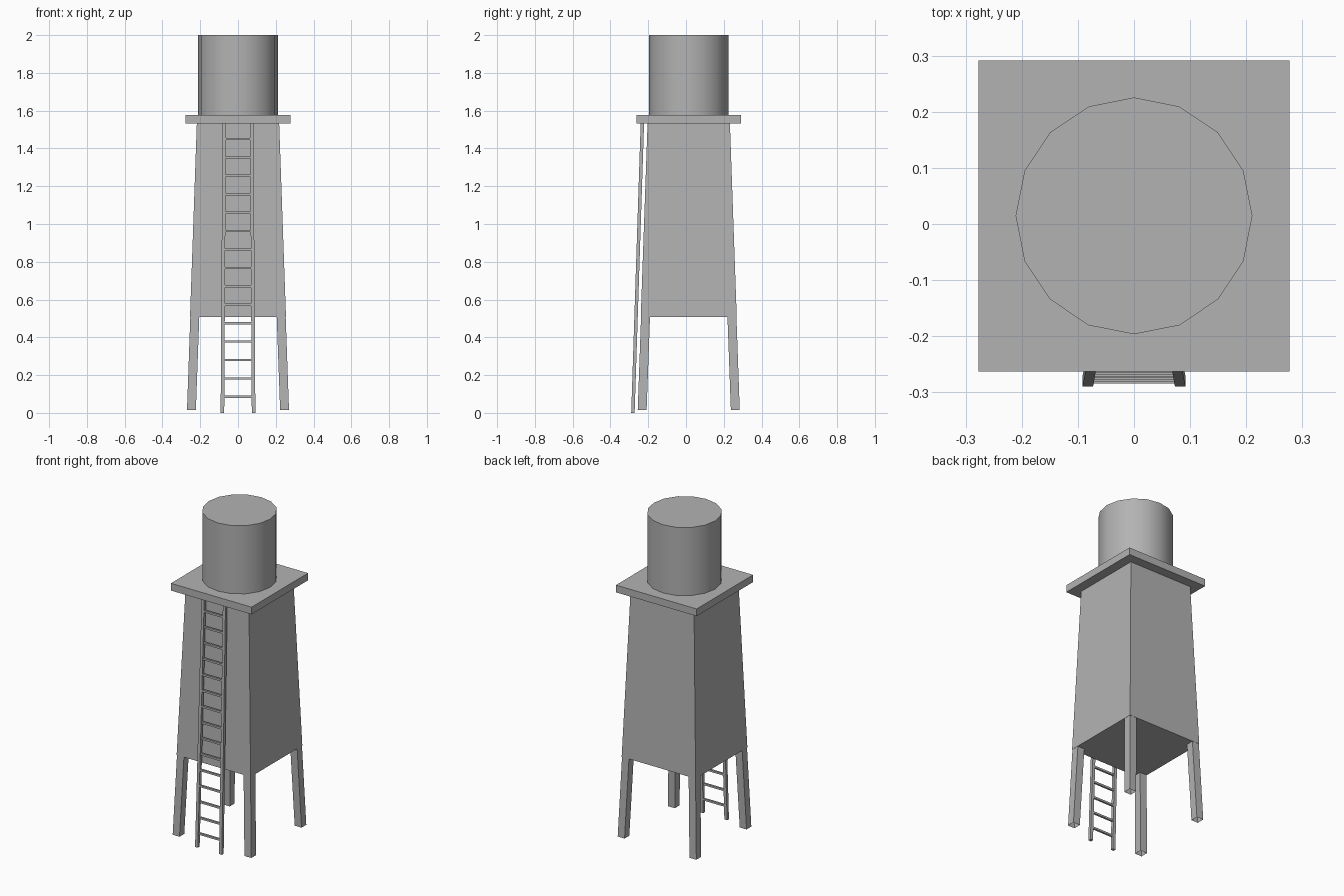
import bpy, bmesh

if "Cube" in bpy.data.objects:
    bpy.data.objects.remove(bpy.data.objects["Cube"])

CY = 0.0145  # tower centre in y

# Dark grey shared by every part
grey = bpy.data.materials.new("dark_grey")
grey.diffuse_color = (0.45, 0.45, 0.45, 1)
grey.use_nodes = True
grey.node_tree.nodes["Principled BSDF"].inputs["Base Color"].default_value = grey.diffuse_color


def loft(name, low, high, capped=True):
    """Four-sided solid between two rectangles (x0, x1, y0, y1, z)."""
    bm = bmesh.new()
    rings = []
    for x0, x1, y0, y1, z in (low, high):
        rings.append([bm.verts.new(p) for p in
                      ((x0, y0, z), (x1, y0, z), (x1, y1, z), (x0, y1, z))])
    a, b = rings
    for i in range(4):
        j = (i + 1) % 4
        bm.faces.new((a[i], a[j], b[j], b[i]))
    if capped:
        bm.faces.new(a[::-1])
        bm.faces.new(b)
    bmesh.ops.recalc_face_normals(bm, faces=bm.faces)
    mesh = bpy.data.meshes.new(name)
    bm.to_mesh(mesh)
    bm.free()
    mesh.materials.append(grey)
    obj = bpy.data.objects.new(name, mesh)
    bpy.context.collection.objects.link(obj)
    return obj


def square(r, z):
    return (-r, r, CY - r, CY + r, z)


# Tapered tower body and platform
loft("tower_body", square(0.254, 0.508), square(0.218, 1.532))
loft("platform", square(0.277, 1.532), square(0.277, 1.577))

# Splayed hollow legs, just inside the body corners
for sx, side in ((-1, "left"), (1, "right")):
    for sy, end in ((-1, "front"), (1, "back")):
        def corner(inner, outer, z):
            xs = sorted((sx * inner, sx * outer))
            ys = sorted((CY + sy * inner, CY + sy * outer))
            return (*xs, *ys, z)
        loft(f"{end}_{side}_leg", corner(0.223, 0.270, 0.015),
             corner(0.205, 0.2525, 0.508), capped=False)

# Water tank
bpy.ops.mesh.primitive_cylinder_add(vertices=16, radius=0.211, depth=0.423,
                                    location=(0, CY, 1.7885))
tank = bpy.context.object
tank.name = "tank"
tank.data.materials.append(grey)
bpy.ops.object.shade_smooth_by_angle()

# Leaning ladder rails
for s, side in ((-1, "left"), (1, "right")):
    lo = sorted((s * 0.073, s * 0.092))
    hi = sorted((s * 0.064, s * 0.082))
    loft(f"{side}_ladder_rail", (*lo, -0.290, -0.272, 0.0),
         (*hi, -0.240, -0.222, 1.532))

# Ladder rungs
for i in range(15):
    z = 0.085 + i * 0.0975
    t = z / 1.532
    w = 0.077 - 0.010 * t
    y = -0.281 + 0.050 * t
    loft(f"rung_{i + 1}", (-w, w, y - 0.006, y + 0.006, z - 0.006),
         (-w, w, y - 0.006, y + 0.006, z + 0.006))
